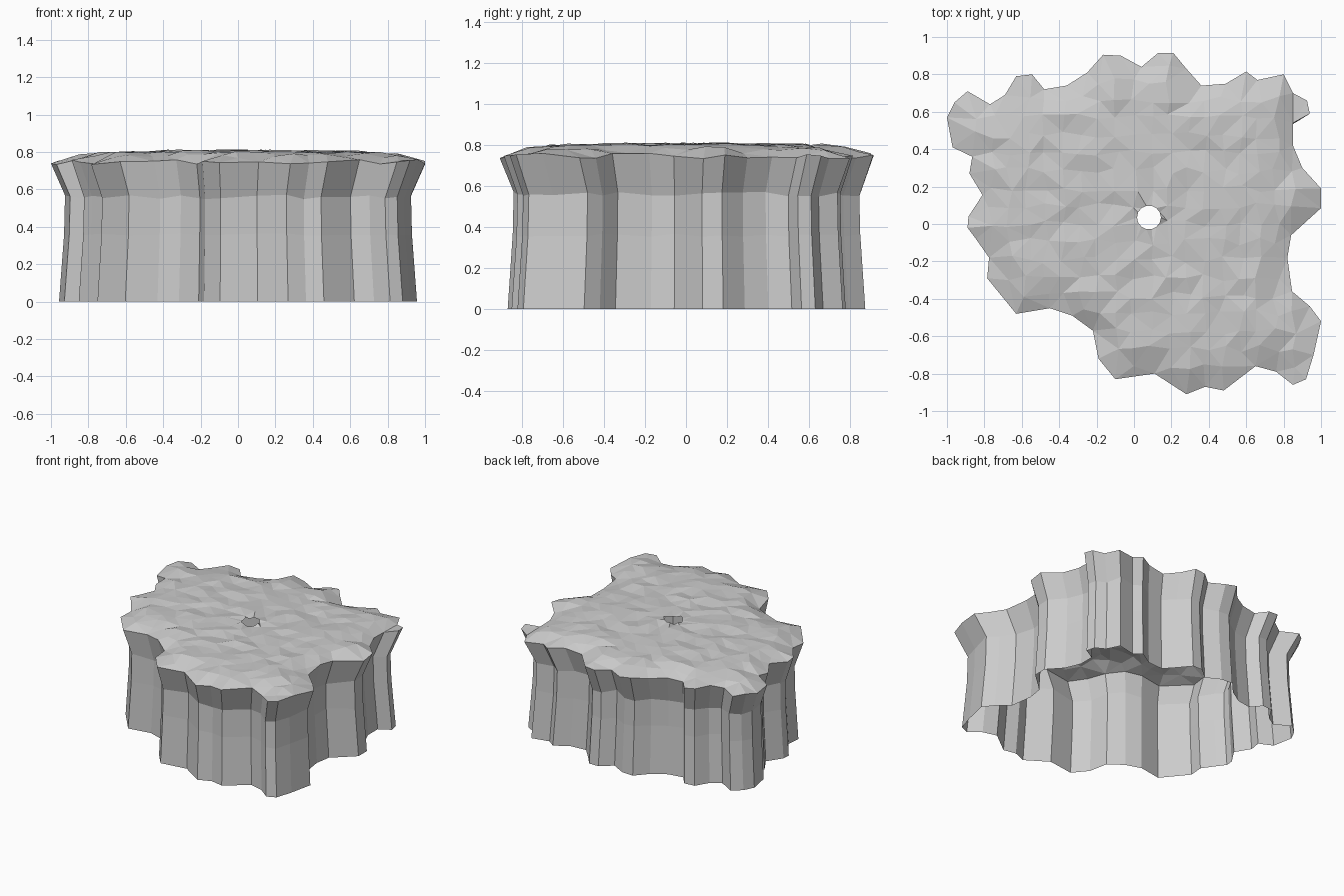
import bpy, bmesh, math, random
from mathutils import Vector
from mathutils.geometry import delaunay_2d_cdt, intersect_point_line

if "Cube" in bpy.data.objects:
    bpy.data.objects.remove(bpy.data.objects["Cube"])

random.seed(7)

# Ragged cliff outline, counter-clockwise (x, y)
OUTLINE = [Vector(p) for p in (
    (1, .19), (.90, .30), (.85, .42), (.85, .54), (.94, .59), (.925, .66),
    (.85, .70), (.80, .80), (.66, .77), (.60, .815), (.49, .75), (.36, .74),
    (.28, .83), (.21, .915), (.13, .915), (.04, .84), (-.07, .90), (-.165, .905),
    (-.25, .81), (-.36, .74), (-.48, .72), (-.545, .80), (-.63, .79), (-.69, .69),
    (-.77, .64), (-.89, .71), (-.96, .65), (-1, .57), (-.97, .41), (-.865, .36),
    (-.88, .27), (-.81, .155), (-.885, .04), (-.89, -.02), (-.845, -.08),
    (-.775, -.18), (-.785, -.29), (-.63, -.48), (-.45, -.45), (-.33, -.49),
    (-.22, -.57), (-.19, -.72), (-.10, -.83), (.11, -.80), (.28, -.91),
    (.38, -.87), (.48, -.89), (.65, -.76), (.76, -.79), (.85, -.86), (.92, -.83),
    (.96, -.70), (1, -.52), (.94, -.44), (.845, -.36), (.82, -.18), (.84, -.06),
    (1, .085))]
N = len(OUTLINE)
HOLE, HOLE_R, HOLE_N = Vector((.08, .035)), .064, 14


def inside(p):
    hit = False
    for a, b in zip(OUTLINE, OUTLINE[1:] + OUTLINE[:1]):
        if (a.y > p.y) != (b.y > p.y) and p.x < a.x + (b.x - a.x) * (p.y - a.y) / (b.y - a.y):
            hit = not hit
    return hit


def rim_distance(p):
    best = 9.0
    for a, b in zip(OUTLINE, OUTLINE[1:] + OUTLINE[:1]):
        d = b - a
        t = max(0, min(1, (p - a).dot(d) / d.length_squared))
        best = min(best, (a + d * t - p).length)
    return best


# Plan of the plateau: rim, hole and a jittered grid of rock points
pts = list(OUTLINE)
pts += [HOLE + HOLE_R * Vector((math.cos(2 * math.pi * i / HOLE_N), math.sin(2 * math.pi * i / HOLE_N)))
        for i in range(HOLE_N)]
for i in range(-10, 11):
    for j in range(-10, 11):
        p = Vector((i * .095 + random.uniform(-.02, .02), j * .095 + random.uniform(-.02, .02)))
        if inside(p) and rim_distance(p) > .055 and (p - HOLE).length > HOLE_R + .035:
            pts.append(p)
hole_edges = [(N + i, N + (i + 1) % HOLE_N) for i in range(HOLE_N)]
verts, _, faces, origin, _, _ = delaunay_2d_cdt(pts, hole_edges, [list(range(N))], 1, 1e-5)

# Plateau top: low rim rising to a bumpy, nearly flat surface
bm = bmesh.new()
top, rim = [], {}
for p, src in zip(verts, origin):
    on_rim = [k for k in src if k < N]
    if on_rim:
        z = .747 + random.uniform(-.014, .014)
    else:
        z = .748 + .042 * min(1, rim_distance(p) / .14) + .015 * (1 - p.length_squared) + random.uniform(-.01, .01)
    v = bm.verts.new((p.x, p.y, z))
    top.append(v)
    for k in on_rim:
        rim[k] = v
for f in faces:
    c = sum((verts[k] for k in f), Vector((0, 0))) / len(f)
    if (c - HOLE).length > HOLE_R * .99:
        bm.faces.new([top[k] for k in f])

# Cliff walls: rings below the rim, pinched at mid height, open underneath
ring = [rim[k] for k in range(N)]
for z, s, wobble in ((.56, .925, .012), (.36, .93, .008), (0, .957, 0)):
    lower = [bm.verts.new((p.x * s, p.y * s, z + random.uniform(-wobble, wobble))) for p in OUTLINE]
    for i in range(N):
        j = (i + 1) % N
        bm.faces.new((ring[j], ring[i], lower[i], lower[j]))
    ring = lower

bmesh.ops.recalc_face_normals(bm, faces=bm.faces)
if sum(f.normal.z * f.calc_area() for f in bm.faces) < 0:
    bmesh.ops.reverse_faces(bm, faces=bm.faces)
mesh = bpy.data.meshes.new("rock_plateau")
bm.to_mesh(mesh)
bm.free()
bpy.context.collection.objects.link(bpy.data.objects.new("rock_plateau", mesh))
